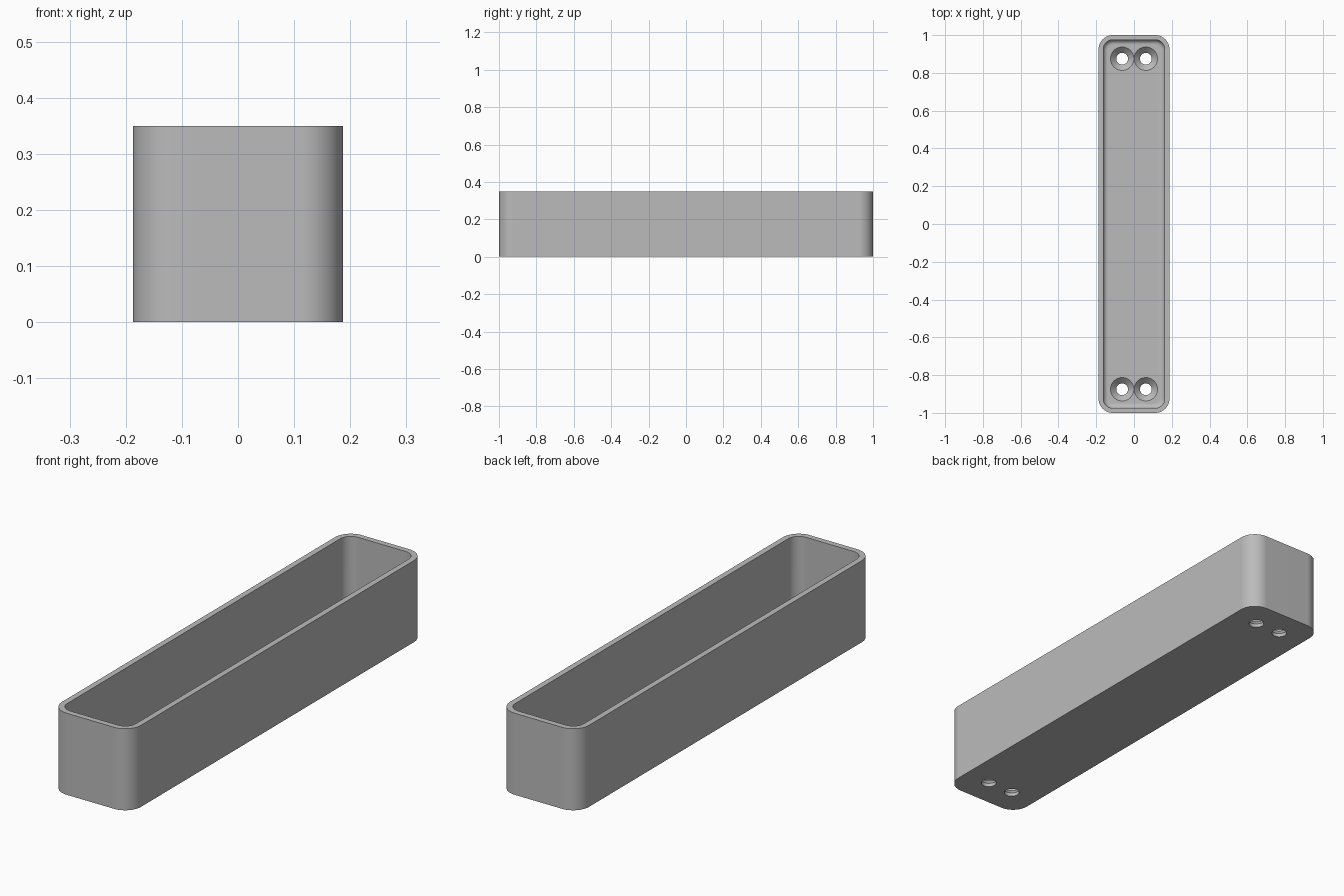
import bpy, bmesh, math

cube = bpy.data.objects.get("Cube")
if cube:
    bpy.data.objects.remove(cube, do_unlink=True)

HALF_X, HALF_Y, HEIGHT = 0.1875, 1.0, 0.35
CORNER, WALL, FLOOR, FILLET = 0.075, 0.025, 0.047, 0.025
HOLE_X, HOLE_Y, HOLE_R, SINK_R = 0.0625, 0.875, 0.031, 0.062
CORNER_STEPS, FILLET_STEPS, HOLE_SIDES = 12, 8, 40

bm = bmesh.new()


def add_ring(points, z):
    """Closed loop of vertices at one height."""
    verts = [bm.verts.new((x, y, z)) for x, y in points]
    for a, b in zip(verts, verts[1:] + verts[:1]):
        bm.edges.new((a, b))
    return verts


def rounded_ring(inset, z):
    """Rounded rectangle set in from the outer wall."""
    r = CORNER - inset
    cx, cy = HALF_X - CORNER, HALF_Y - CORNER
    points = []
    for quarter, (sx, sy) in enumerate(((1, 1), (-1, 1), (-1, -1), (1, -1))):
        for i in range(CORNER_STEPS + 1):
            a = math.pi / 2 * (quarter + i / CORNER_STEPS)
            points.append((sx * cx + r * math.cos(a), sy * cy + r * math.sin(a)))
    return add_ring(points, z)


def circle_ring(x, y, r, z):
    angles = [math.tau * i / HOLE_SIDES for i in range(HOLE_SIDES)]
    return add_ring([(x + r * math.cos(a), y + r * math.sin(a)) for a in angles], z)


def join(lower, upper):
    """Band of quads between two matching rings."""
    n = len(lower)
    for i in range(n):
        j = (i + 1) % n
        bm.faces.new((lower[i], lower[j], upper[j], upper[i]))


def fill(rings):
    """Flat face with holes."""
    edges = [bm.edges.get((a, b)) for r in rings for a, b in zip(r, r[1:] + r[:1])]
    bmesh.ops.triangle_fill(bm, edges=edges, use_beauty=True)


# Outer wall, rim, inner wall and rounded inside bottom edge
shell = [rounded_ring(0, 0), rounded_ring(0, HEIGHT), rounded_ring(WALL, HEIGHT)]
for i in range(FILLET_STEPS + 1):
    a = math.pi / 2 * i / FILLET_STEPS
    shell.append(rounded_ring(WALL + FILLET * (1 - math.cos(a)),
                              FLOOR + FILLET * (1 - math.sin(a))))
for lower, upper in zip(shell, shell[1:]):
    join(lower, upper)

# Countersunk screw holes
bottoms, tops = [], []
for sx in (-1, 1):
    for sy in (-1, 1):
        x, y = sx * HOLE_X, sy * HOLE_Y
        bottom = circle_ring(x, y, HOLE_R, 0)
        neck = circle_ring(x, y, HOLE_R, FLOOR - (SINK_R - HOLE_R))
        top = circle_ring(x, y, SINK_R, FLOOR)
        join(bottom, neck)
        join(neck, top)
        bottoms.append(bottom)
        tops.append(top)

# Underside and inside floor
fill([shell[0]] + bottoms)
fill([shell[-1]] + tops)
bmesh.ops.recalc_face_normals(bm, faces=bm.faces[:])

mesh = bpy.data.meshes.new("open_tray")
bm.to_mesh(mesh)
bm.free()
tray = bpy.data.objects.new("open_tray", mesh)
bpy.context.collection.objects.link(tray)

# Plain grey finish
grey = bpy.data.materials.new("plain_grey")
grey.use_nodes = True
colour = (0.5, 0.5, 0.5, 1)
grey.diffuse_color = colour
grey.node_tree.nodes["Principled BSDF"].inputs["Base Color"].default_value = colour
mesh.materials.append(grey)

# Smooth corners with crisp edges
bpy.ops.object.select_all(action="DESELECT")
tray.select_set(True)
bpy.context.view_layer.objects.active = tray
bpy.ops.object.shade_smooth_by_angle(angle=math.radians(30))
weighted = tray.modifiers.new("flat_face_normals", "WEIGHTED_NORMAL")
weighted.keep_sharp = True
